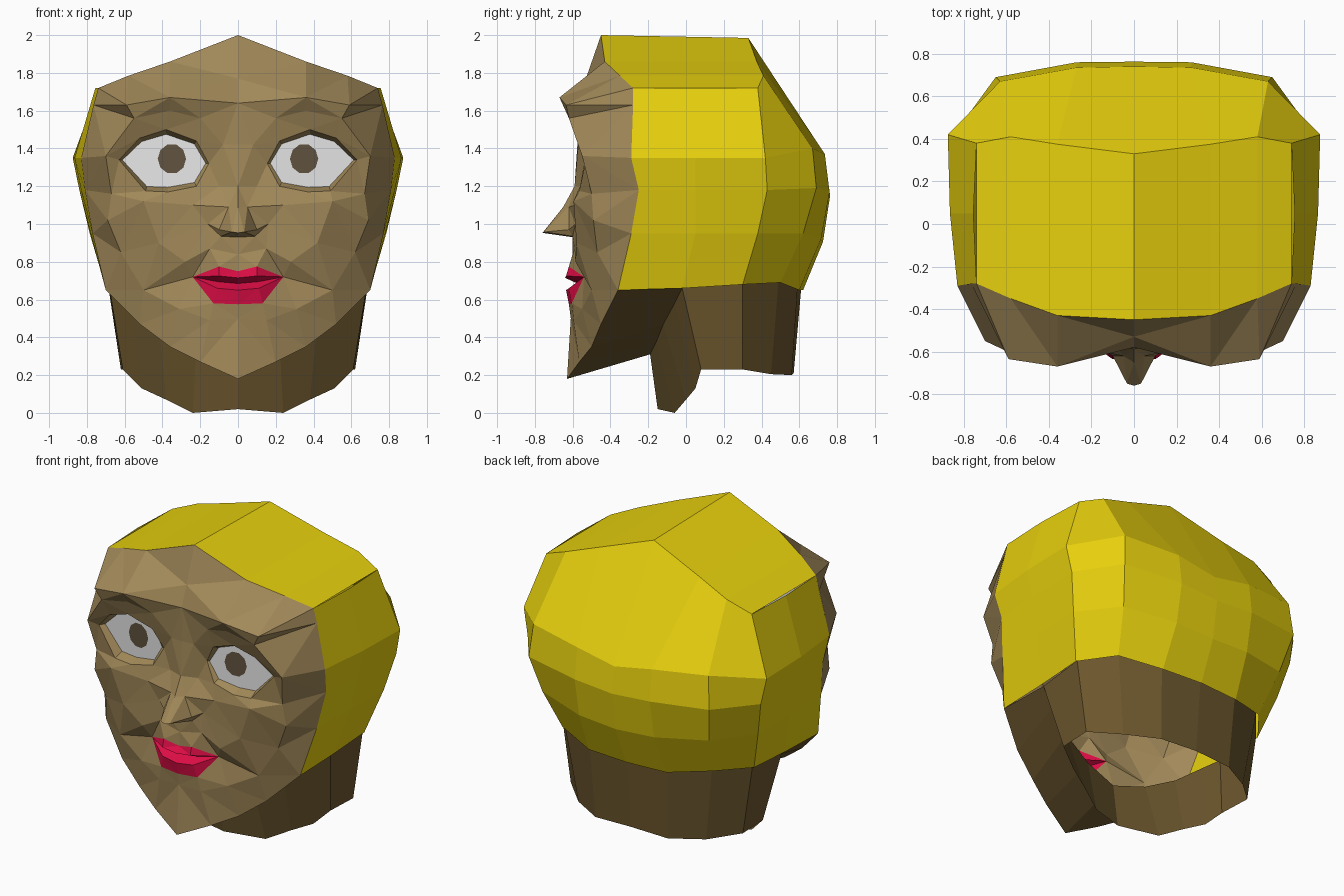
import bpy, math
from mathutils import Vector
from mathutils.geometry import delaunay_2d_cdt

if "Cube" in bpy.data.objects:
    bpy.data.objects.remove(bpy.data.objects["Cube"])


def material(name, rgb):
    m = bpy.data.materials.new(name)
    m.diffuse_color = (*rgb, 1)
    m.use_nodes = True
    m.node_tree.nodes["Principled BSDF"].inputs["Base Color"].default_value = m.diffuse_color
    return m


SKIN = material("tan skin", (0.36, 0.25, 0.10))
NECK = material("dark brown skin", (0.15, 0.095, 0.027))
HAIR = material("yellow hair", (0.80, 0.63, 0.004))
LIPS = material("red lips", (0.72, 0.004, 0.06))
WHITE = material("eye white", (0.80, 0.80, 0.80))
IRIS = material("brown iris", (0.12, 0.085, 0.05))


def make(name, verts, faces, mats, indices=None):
    """Half mesh, mirrored over x = 0."""
    me = bpy.data.meshes.new(name)
    me.from_pydata(verts, [], faces)
    for m in mats:
        me.materials.append(m)
    for i, k in enumerate(indices or []):
        me.polygons[i].material_index = k
    ob = bpy.data.objects.new(name, me)
    bpy.context.collection.objects.link(ob)
    mod = ob.modifiers.new("mirror", 'MIRROR')
    mod.merge_threshold = 0.001
    return ob


def loft(name, rows, mat, closed=False):
    """Quads between successive rows of points."""
    n = len(rows[0])
    faces = []
    for r in range(len(rows) - 1):
        for i in range(n if closed else n - 1):
            j = (i + 1) % n
            faces.append((r * n + i, r * n + j, (r + 1) * n + j, (r + 1) * n + i))
    return make(name, [p for row in rows for p in row], faces, [mat])


def inside(p, poly):
    hit = False
    for a, b in zip(poly, poly[1:] + poly[:1]):
        if (a[2] > p[1]) != (b[2] > p[1]):
            if p[0] < a[0] + (p[1] - a[2]) * (b[0] - a[0]) / (b[2] - a[2]):
                hit = not hit
    return hit


# shared outlines: hairline, jaw and top of the throat
hairline = [(0, -.45, 2.0), (.36, -.43, 1.86), (.58, -.35, 1.785), (.74, -.28, 1.72)]
temple = [(.765, -.28, 1.63), (.83, -.29, 1.35), (.81, -.25, 1.18), (.77, -.29, .95)]
jaw = [(.70, -.36, .65), (.52, -.45, .47), (.36, -.50, .35), (.20, -.565, .27), (0, -.63, .18)]
throat = [(.68, -.02, .66), (.57, -.06, .58), (.42, -.12, .47), (.22, -.16, .37), (0, -.19, .31)]

# hair: top panel, then rings running from back centre round to the face
crown_back = [(0, .33, 1.985), (.36, .375, 1.86), (.58, .41, 1.785), (.74, .38, 1.72)]
loft("hair_top", [hairline, crown_back], HAIR)
loft("hair_sides", [
    crown_back + [(.755, .05, 1.72), (.74, -.28, 1.72)],
    [(0, .74, 1.32), (.27, .735, 1.37), (.63, .67, 1.40), (.875, .42, 1.35), (.865, .05, 1.35), temple[1]],
    [(0, .763, 1.15), (.27, .76, 1.17), (.65, .69, 1.19), (.84, .43, 1.18), (.83, .05, 1.18), temple[2]],
    [(0, .725, .905), (.27, .715, .92), (.60, .62, .95), (.785, .38, .95), (.78, .05, .95), temple[3]],
    [(0, .62, .65), (.28, .60, .65), (.54, .50, .69), (.70, .30, .68), (.70, -.02, .66), jaw[0]],
], HAIR)

# neck: open shell, plus the underside of the jaw
loft("neck", [
    throat[::-1] + [(.69, .30, .69), (.53, .49, .70), (.28, .59, .66), (0, .61, .66)],
    [(0, -.15, .02), (.24, -.06, 0), (.38, 0, .07), (.51, .05, .13), (.61, .08, .23),
     (.62, .30, .23), (.46, .45, .205), (.26, .56, .20), (0, .57, .21)],
], NECK)
loft("under_jaw", [jaw, throat], NECK)

# face features, each point (x, y, z)
centre = [(0, -.61, .50), (0, -.62, .575), (0, -.635, .65), (0, -.575, .685), (0, -.64, .715),
          (0, -.605, .75), (0, -.60, .84), (0, -.60, .93), (0, -.76, .953), (0, -.65, 1.09),
          (0, -.59, 1.20), (0, -.575, 1.42), (0, -.58, 1.64), (0, -.53, 1.77)]
lips = [centre[1], (.13, -.605, .58), (.24, -.54, .72), (.10, -.62, .775), centre[5]]
lip_ridge_low = [centre[2], (.11, -.62, .66), lips[2]]
mouth_line = [centre[3], (.11, -.565, .695), lips[2]]
lip_ridge_top = [centre[4], (.10, -.635, .725), lips[2]]
eye = [(.155, -.54, 1.32), (.22, -.57, 1.44), (.38, -.59, 1.50), (.52, -.575, 1.455),
       (.63, -.53, 1.34), (.49, -.565, 1.175), (.37, -.575, 1.17), (.22, -.56, 1.20)]
brow = [centre[12], (.36, -.67, 1.67), (.59, -.635, 1.63), temple[0]]
brow_under = [centre[11], (.08, -.57, 1.42), (.20, -.60, 1.56), (.36, -.625, 1.60),
              (.55, -.62, 1.56), (.70, -.55, 1.36), temple[1]]
nose_side = [(.08, -.57, 1.42), (.10, -.555, 1.20), (.05, -.62, 1.09), (.033, -.75, .958), centre[8]]
nostril = [(.05, -.62, 1.09), (.10, -.62, .97), (.09, -.60, .935), centre[7]]
cheek = [(.10, -.555, 1.20), (.24, -.585, 1.10), (.50, -.595, 1.12), (.67, -.50, 1.16), temple[2]]
loose = [(.69, -.49, 1.02), (.42, -.58, .90), (.62, -.47, .85), (.28, -.585, .80), (.15, -.59, .87),
         (.16, -.585, 1.0), (.31, -.55, .55), (.50, -.50, .65), (.15, -.595, .49)]
outline = hairline + temple + jaw + centre

# face: triangulate the features in front view, leave the eye open, colour the lips
points, edges, lookup = [], set(), {}


def add(path, closed=False):
    ids = []
    for p in path:
        if p not in lookup:
            lookup[p] = len(points)
            points.append(p)
        ids.append(lookup[p])
    for a, b in zip(ids, ids[1:] + (ids[:1] if closed else [])):
        edges.add((min(a, b), max(a, b)))


add(outline, True)
add(eye, True)
for path in (lips, lip_ridge_low, mouth_line, lip_ridge_top, brow, brow_under, nose_side, nostril, cheek):
    add(path)
for p in loose:
    add([p])
flat, _, tris, origin, _, _ = delaunay_2d_cdt(
    [Vector((p[0], p[2])) for p in points], list(edges), [], 0, 1e-5)
verts = []
for v, src in zip(flat, origin):
    near = points[src[0]] if src else min(points, key=lambda p: (p[0] - v.x) ** 2 + (p[2] - v.y) ** 2)
    verts.append((v.x, near[1], v.y))
faces, colours = [], []
for t in tris:
    c = sum((flat[i] for i in t), Vector((0, 0))) / len(t)
    if inside(c, outline) and not inside(c, eye):
        faces.append(tuple(t))
        colours.append(1 if inside(c, lips) else 0)
make("face", verts, faces, [SKIN, LIPS], colours)


# eyes: recessed rim, flat white and an iris plate
def eye_plane(x, lift=0):
    return -.515 + .10 * (x - .38) - lift


rim = []
for x, y, z in eye:
    px, pz = .38 + (x - .38) * .93, 1.332 + (z - 1.332) * .85
    rim.append((px, eye_plane(px), pz))
loft("eyelid", [eye, rim], SKIN, True)
make("eye_white", rim, [tuple(range(len(rim)))[::-1]], [WHITE])
disc = []
for k in range(10):
    a = 2 * math.pi * k / 10
    x = .35 + .075 * math.cos(a)
    disc.append((x, eye_plane(x, .006), 1.345 + .08 * math.sin(a)))
make("iris", disc, [tuple(range(10))], [IRIS])

# make every surface face outwards
for ob in bpy.context.collection.objects:
    me = ob.data
    for poly in me.polygons:
        out = poly.center - Vector((0, .1, 1.1))
        if ob.name in ("face", "eyelid", "eye_white", "iris"):
            out = Vector((0, -1, 0))
        elif ob.name == "neck":
            out.z = 0
        elif ob.name == "under_jaw":
            out = Vector((0, 0, -1))
        if poly.normal.dot(out) < 0:
            poly.flip()
    me.update()
